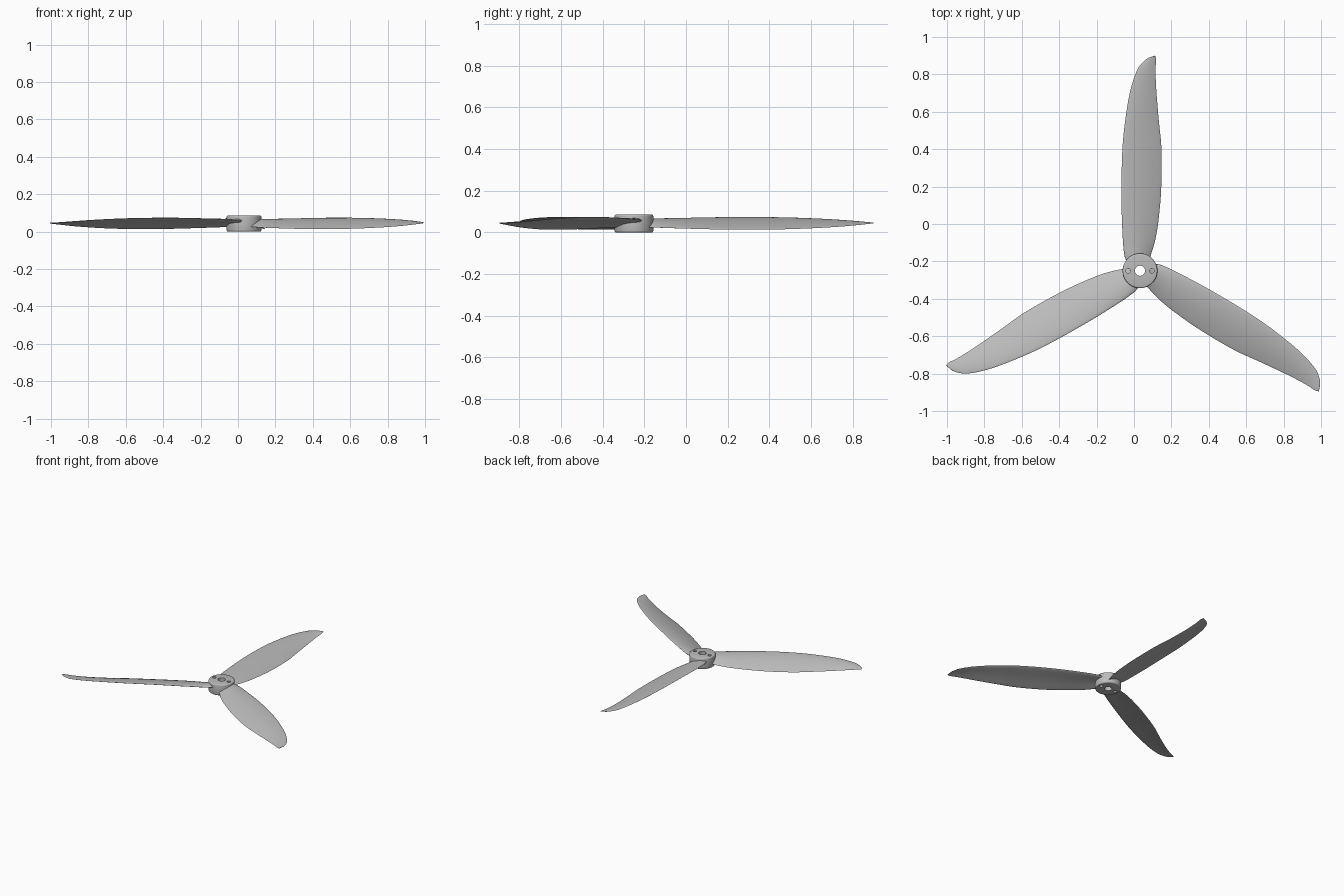
import bpy, bmesh, math
from mathutils import Matrix, Vector

cube = bpy.data.objects.get("Cube")
if cube:
    bpy.data.objects.remove(cube, do_unlink=True)

HUB = Vector((0.032, -0.25, 0))
MID_Z = 0.045

grey = bpy.data.materials.new("plain grey")
grey.use_nodes = True
grey.diffuse_color = (0.5, 0.5, 0.5, 1)
grey.node_tree.nodes["Principled BSDF"].inputs["Base Color"].default_value = (0.5, 0.5, 0.5, 1)


def finish(bm, name):
    bmesh.ops.recalc_face_normals(bm, faces=bm.faces)
    mesh = bpy.data.meshes.new(name)
    bm.to_mesh(mesh)
    bm.free()
    mesh.materials.append(grey)
    obj = bpy.data.objects.new(name, mesh)
    bpy.context.collection.objects.link(obj)
    return obj


def smooth(obj, degrees=35):
    bpy.ops.object.select_all(action="DESELECT")
    obj.select_set(True)
    bpy.context.view_layer.objects.active = obj
    bpy.ops.object.shade_smooth_by_angle(angle=math.radians(degrees))


def cylinder(name, x, radius, low, high, sides):
    bm = bmesh.new()
    place = Matrix.Translation(HUB + Vector((x, 0, (low + high) / 2)))
    bmesh.ops.create_cone(bm, cap_ends=True, segments=sides, radius1=radius,
                          radius2=radius, depth=high - low, matrix=place)
    return finish(bm, name)


def curve(points, r):
    """Smooth cubic through (radius, value) pairs."""
    n = len(points)
    i = max(k for k in range(n - 1) if points[k][0] <= r or k == 0)

    def slope(k):
        a, b = points[max(k - 1, 0)], points[min(k + 1, n - 1)]
        return (b[1] - a[1]) / (b[0] - a[0])
    (r0, v0), (r1, v1) = points[i], points[i + 1]
    w = r1 - r0
    t = (r - r0) / w
    return ((2*t**3 - 3*t**2 + 1) * v0 + (t**3 - 2*t**2 + t) * w * slope(i)
            + (3*t**2 - 2*t**3) * v1 + (t**3 - t**2) * w * slope(i + 1))


# Blade outline, pitch height and thickness along the radius
ROOT, TIP = 0.045, 1.15
LEADING = [(0.045, -0.07), (0.08, -0.083), (0.17, -0.092), (0.38, -0.099), (0.65, -0.094),
           (0.81, -0.078), (0.97, -0.05), (1.08, -0.012), (1.118, 0.018), (1.138, 0.044), (TIP, 0.079)]
TRAILING = [(0.045, 0.045), (0.09, 0.06), (0.17, 0.083), (0.27, 0.099), (0.43, 0.113),
            (0.65, 0.115), (0.81, 0.1), (0.97, 0.087), (1.08, 0.083), (1.13, 0.086), (TIP, 0.081)]
PITCH = [(0.045, 0.03), (0.2, 0.044), (0.45, 0.058), (0.65, 0.058), (0.81, 0.05),
         (0.97, 0.034), (1.08, 0.016), (TIP, 0.002)]
THICK = [(0.045, 0.026), (0.15, 0.02), (0.45, 0.016), (0.8, 0.013), (1.05, 0.008), (TIP, 0.003)]


def blade(name, angle):
    bm = bmesh.new()
    rings, steps, around = [], 56, 28
    for s in range(steps + 1):
        r = ROOT + (TIP - ROOT) * math.sin(s / steps * math.pi / 2)
        lead, trail = curve(LEADING, r), curve(TRAILING, r)
        pitch, thick = curve(PITCH, r), curve(THICK, r)
        ring = []
        for k in range(around):
            a = 2 * math.pi * k / around
            u = (1 - math.cos(a)) / 2
            half = thick * (math.sin(a) * (1.15 - 0.6 * u)) / 2
            camber = thick * 0.5 * math.sin(math.pi * u)
            z = MID_Z + pitch * (0.5 - u) + camber + half - thick * 0.15
            ring.append(bm.verts.new((lead + (trail - lead) * u, r, z)))
        rings.append(ring)
    for a, b in zip(rings, rings[1:]):
        for k in range(around):
            j = (k + 1) % around
            bm.faces.new((a[k], a[j], b[j], b[k]))
    bm.faces.new(rings[0])
    bm.faces.new(rings[-1])
    bm.transform(Matrix.Translation(HUB) @ Matrix.Rotation(angle, 4, "Z"))
    smooth(finish(bm, name), 50)


for name, turn in (("rear_blade", 0), ("right_blade", 1), ("left_blade", 2)):
    blade(name, turn * 2 * math.pi / 3)

# Hub with rounded rims, a shaft hole and two pin holes
hub = cylinder("hub", 0, 0.093, 0, 0.086, 64)
bevel = hub.modifiers.new("rim", "BEVEL")
bevel.width, bevel.segments = 0.008, 3
bevel.limit_method = "ANGLE"
cutters = [cylinder("shaft_cutter", 0, 0.027, -0.1, 0.2, 40)]
cutters += [cylinder("pin_cutter", x, 0.013, -0.1, 0.2, 24) for x in (-0.063, 0.063)]
for cutter in cutters:
    cutter.hide_render = True
    cut = hub.modifiers.new("hole", "BOOLEAN")
    cut.operation, cut.solver, cut.object = "DIFFERENCE", "EXACT", cutter
bpy.context.view_layer.update()
solid = bpy.data.meshes.new_from_object(hub.evaluated_get(bpy.context.evaluated_depsgraph_get()))
hub.modifiers.clear()
hub.data = solid
for cutter in cutters:
    bpy.data.objects.remove(cutter, do_unlink=True)
smooth(hub)
